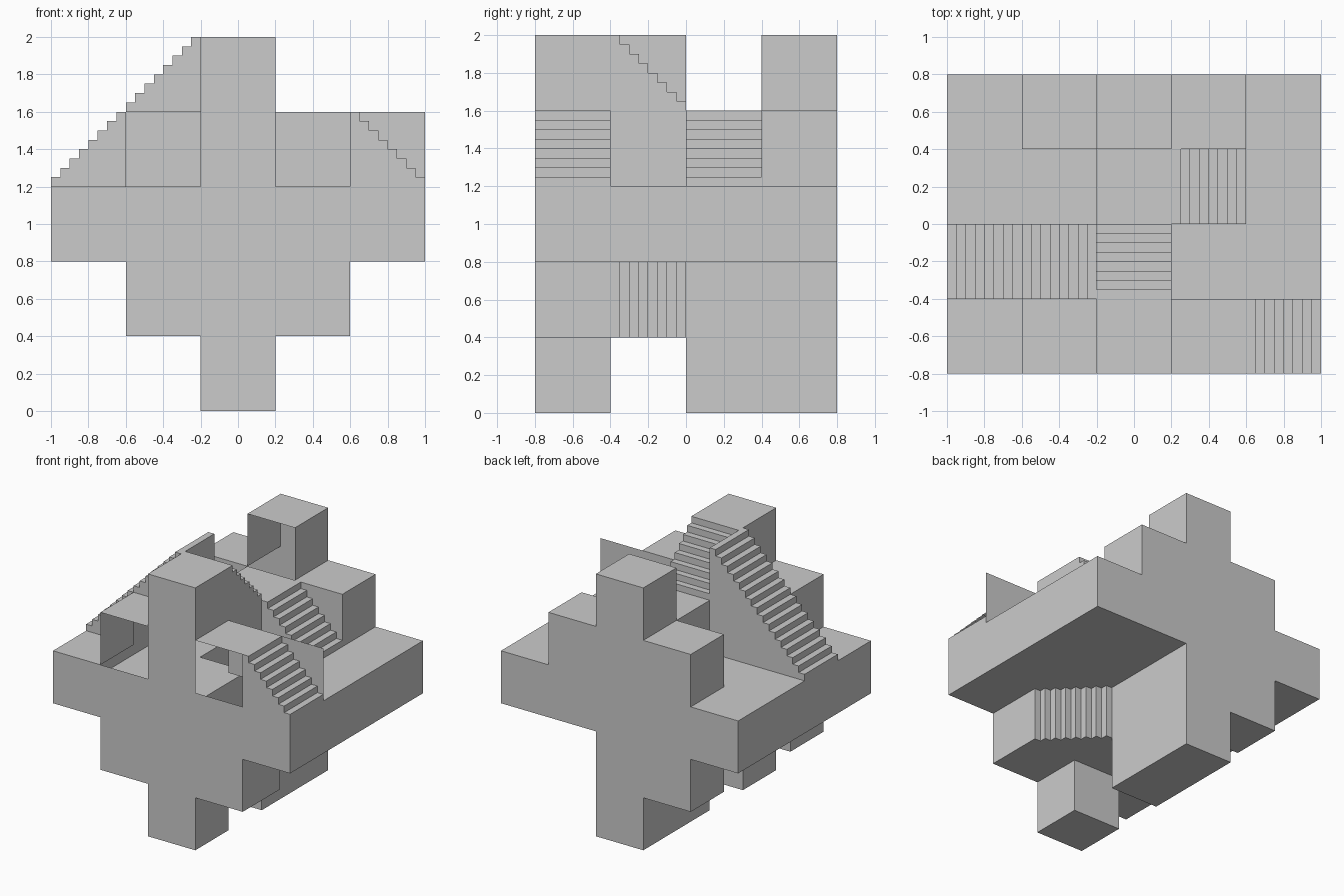
import bpy, bmesh, math

if "Cube" in bpy.data.objects:
    bpy.data.objects.remove(bpy.data.objects["Cube"])

CELL, N = 0.4, 8               # block size, steps per flight
STEP = CELL / N
NX, NY, NZ = 5, 4, 5           # blocks along x, y, z

# Full blocks per storey: rows run front to back, columns left to right
STOREYS = [
    ["..#..", ".....", "..#..", "..#.."],
    [".###.", "..#..", "..#..", ".##.."],
    ["#####", "#####", "#####", "#####"],
    [".###.", ".##..", "..#..", ".###."],
    ["..#..", ".....", ".....", "..#.."],
]

# Flights of steps: block position -> test on the step indices inside the block
up_right = lambda a, b, c: c <= a
up_left = lambda a, b, c: c <= N - 1 - a
up_front = lambda a, b, c: c <= N - 1 - b
sideways = lambda a, b, c: a <= N - 1 - b
STAIRS = {
    (0, 1, 3): up_right, (1, 1, 4): up_right,
    (2, 1, 4): up_front,
    (3, 2, 3): up_left, (4, 0, 3): up_left,
    (3, 1, 1): sideways,
}

# Openings and the thin wall, as (block column, storey, y plane in blocks)
DOORS = {(1, 3, 0), (3, 3, 0), (2, 4, 3)}
THIN_WALLS = {(4, 3, 1)}


def filled(p):
    """Is the step-sized unit at p inside the building?"""
    x, y, z = (v // N for v in p)
    if not (0 <= x < NX and 0 <= y < NY and 0 <= z < NZ):
        return False
    if STOREYS[z][y][x] == "#":
        return True
    test = STAIRS.get((x, y, z))
    return bool(test and test(*(v % N for v in p)))


def build_shell(name):
    bm = bmesh.new()
    verts = {}

    def vert(p):
        if p not in verts:
            verts[p] = bm.verts.new(((p[0] - NX * N / 2) * STEP,
                                     (p[1] - NY * N / 2) * STEP,
                                     p[2] * STEP))
        return verts[p]

    def quad(p, axis, flip):
        u, v = (axis + 1) % 3, (axis + 2) % 3
        corners = []
        for du, dv in ((0, 0), (1, 0), (1, 1), (0, 1)):
            q = list(p)
            q[u] += du
            q[v] += dv
            corners.append(vert(tuple(q)))
        bm.faces.new(corners[::-1] if flip else corners)

    # Skin: one face wherever inside meets outside
    for x in range(NX * N + 1):
        for y in range(NY * N + 1):
            for z in range(NZ * N + 1):
                p = (x, y, z)
                here = filled(p)
                for axis in range(3):
                    q = list(p)
                    q[axis] -= 1
                    before = filled(q)
                    wall = False
                    if axis == 1 and y % N == 0:
                        key = (x // N, z // N, y // N)
                        if key in DOORS:
                            continue
                        wall = key in THIN_WALLS
                    if here != before or wall:
                        quad(p, axis, here)

    # Merge coplanar units into large flat faces
    bmesh.ops.dissolve_limit(bm, angle_limit=math.radians(1),
                             verts=bm.verts[:], edges=bm.edges[:])
    mesh = bpy.data.meshes.new(name)
    bm.to_mesh(mesh)
    bm.free()
    obj = bpy.data.objects.new(name, mesh)
    bpy.context.collection.objects.link(obj)
    return obj


build_shell("stair_building")
